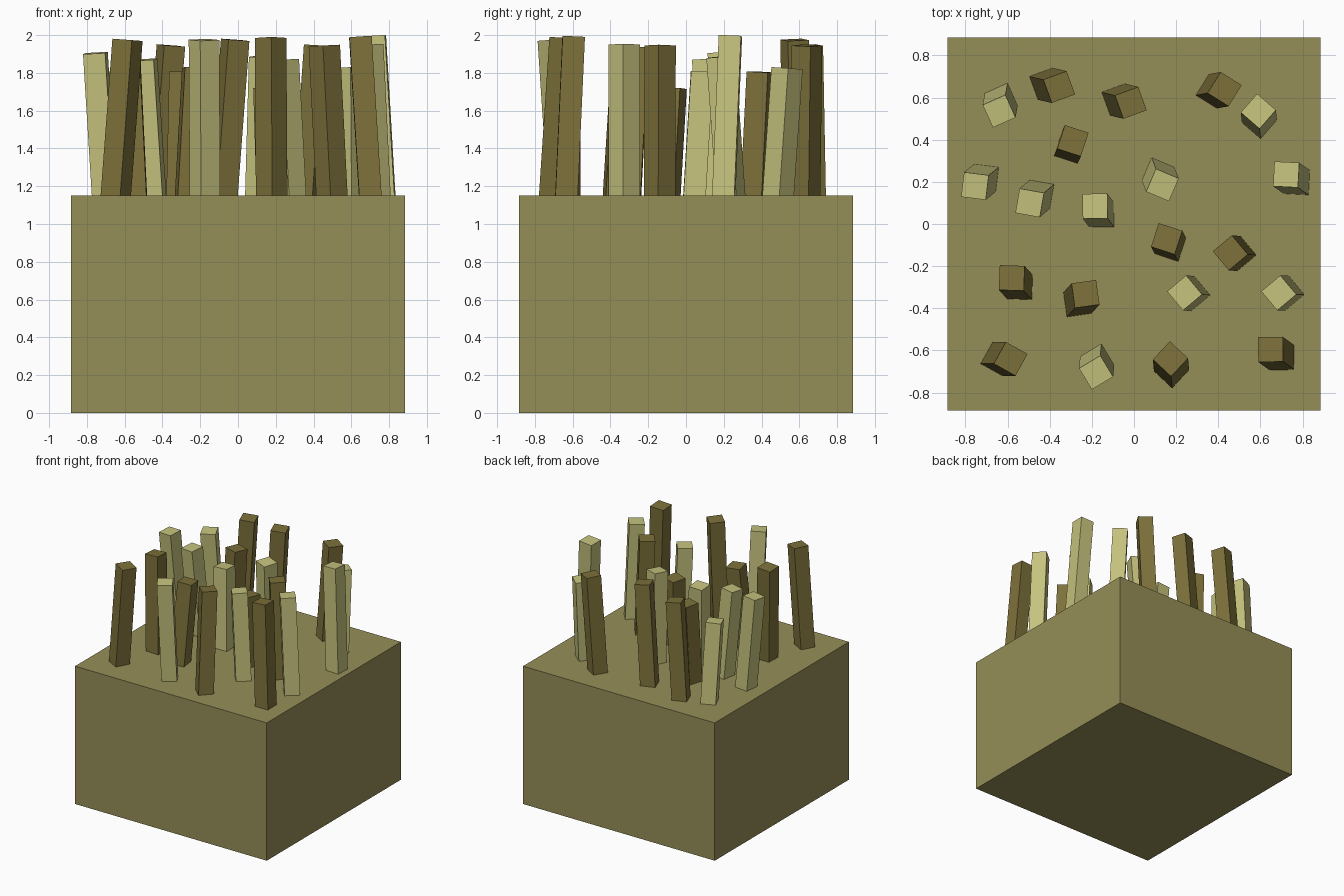
import bpy, bmesh
from math import radians
from mathutils import Matrix, Vector

if "Cube" in bpy.data.objects:
    bpy.data.objects.remove(bpy.data.objects["Cube"])

TOP = 1.15      # height of the block
SIDE = 0.118    # thickness of a blade


def material(name, rgb):
    m = bpy.data.materials.new(name)
    m.diffuse_color = (*[(c / 255) ** 2.2 for c in rgb], 1)
    m.use_nodes = True
    m.node_tree.nodes["Principled BSDF"].inputs["Base Color"].default_value = m.diffuse_color
    return m


def box(name, size, matrix, mat):
    bm = bmesh.new()
    bmesh.ops.create_cube(bm, size=1, matrix=matrix @ Matrix.Diagonal((*size, 1)))
    mesh = bpy.data.meshes.new(name)
    bm.to_mesh(mesh)
    bm.free()
    mesh.materials.append(mat)
    ob = bpy.data.objects.new(name, mesh)
    bpy.context.collection.objects.link(ob)


def blade(name, spec, mat):
    x, y, z, dx, dy, yaw = spec
    tip = Vector((x, y, z - 0.005))
    foot = Vector((x + dx, y + dy, TOP))
    axis = (tip - foot).normalized()
    foot -= axis * 0.04                      # sink the foot into the block
    tilt = Vector((0, 0, 1)).rotation_difference(axis).to_matrix().to_4x4()
    place = Matrix.Translation((tip + foot) / 2) @ tilt @ Matrix.Rotation(radians(yaw), 4, 'Z')
    box(name, (SIDE, SIDE, (tip - foot).length), place, mat)


# soil block
box("ground_block", (1.77, 1.77, TOP), Matrix.Translation((0, 0, TOP / 2)),
    material("block_olive", (148, 141, 88)))

# blades: tip x, y, z, lean of the foot in x and y, turn
light = [
    (-.64, .535, 1.81, .01, .055, 24), (-.755, .18, 1.91, .047, .038, -7),
    (-.495, .10, 1.875, .047, .04, -10), (-.185, .085, 1.81, .03, -.04, 1),
    (.135, .185, 1.89, -.02, .052, -23), (.59, .535, 1.83, .005, -.047, -41),
    (.722, .235, 2.0, .05, -.035, -3), (.24, -.327, 1.875, .038, -.003, 40),
    (.687, -.327, 1.955, .038, 0, 40), (-.18, -.705, 1.98, .005, .055, 31)]
dark = [
    (-.355, .65, 1.95, -.065, .015, 20), (-.015, .575, 1.98, -.062, .015, 20),
    (.43, .64, 1.95, -.055, -.01, -32), (-.29, .395, 1.81, -.015, -.033, -18),
    (.155, -.07, 1.725, .017, -.033, -18), (.457, -.137, 1.95, .04, -.003, 40),
    (-.58, -.256, 1.94, .038, -.042, -2), (-.23, -.332, 1.83, -.038, -.042, 8),
    (-.585, -.64, 1.98, -.062, 0, -29), (.173, -.64, 1.99, .005, -.055, -43),
    (.648, -.595, 1.995, .052, -.038, 1)]

for label, specs, rgb in (("light", light, (196, 193, 124)), ("dark", dark, (124, 112, 61))):
    mat = material(label + "_blade", rgb)
    for i, spec in enumerate(specs, 1):
        blade(f"{label}_grass_blade_{i}", spec, mat)
